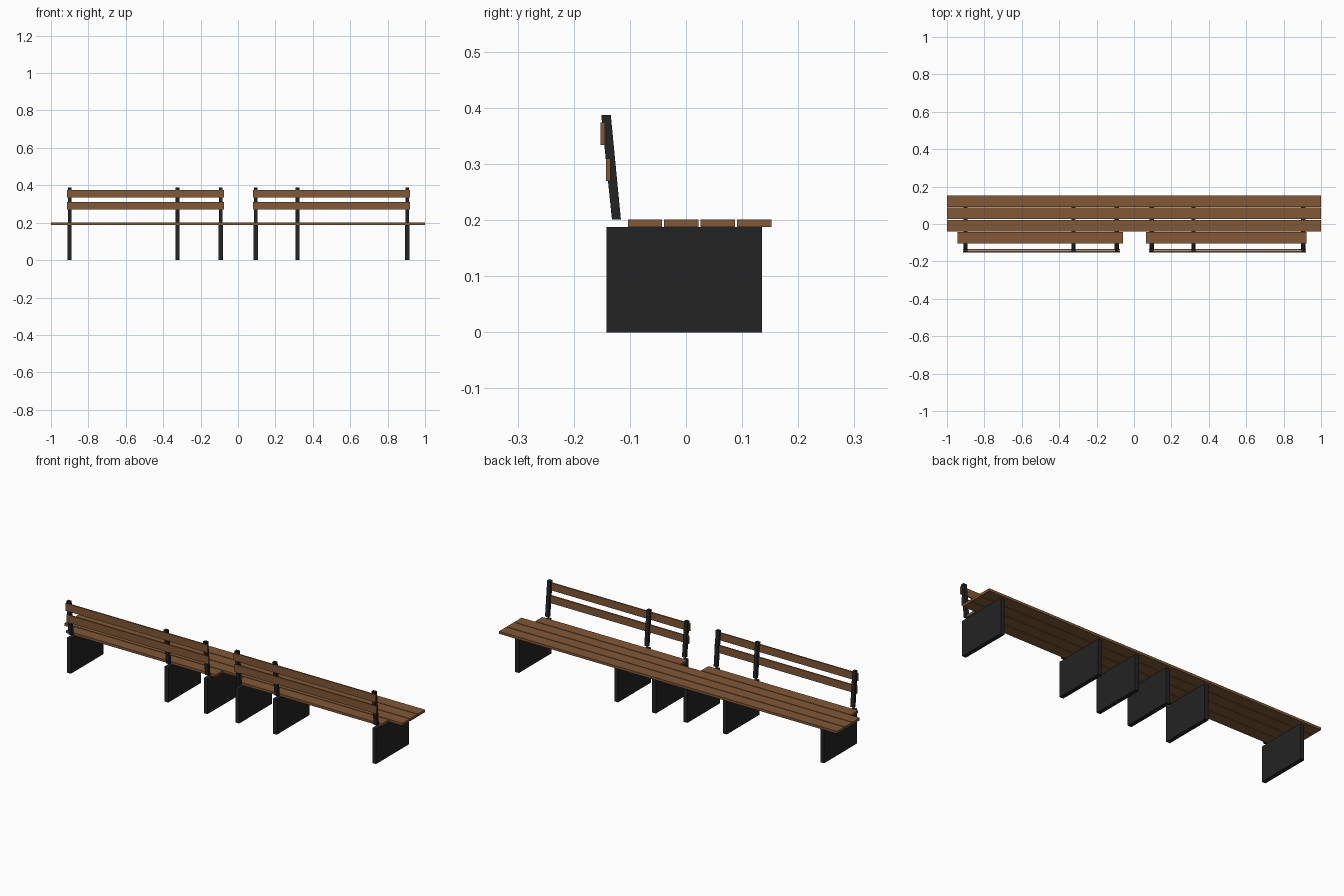
import bpy, bmesh

if "Cube" in bpy.data.objects:
    bpy.data.objects.remove(bpy.data.objects["Cube"])


def material(name, rgb):
    m = bpy.data.materials.new(name)
    m.diffuse_color = (*rgb, 1)
    m.use_nodes = True
    m.node_tree.nodes["Principled BSDF"].inputs["Base Color"].default_value = m.diffuse_color
    return m


wood = material("brown wood", (0.22, 0.098, 0.038))
metal = material("dark metal", (0.017, 0.017, 0.017))


def prism(name, x0, x1, profile, mat):
    """Extrude a (y, z) profile along x."""
    bm = bmesh.new()
    face = bm.faces.new([bm.verts.new((x0, y, z)) for y, z in profile])
    ext = bmesh.ops.extrude_face_region(bm, geom=[face])
    verts = [g for g in ext["geom"] if isinstance(g, bmesh.types.BMVert)]
    bmesh.ops.translate(bm, verts=verts, vec=(x1 - x0, 0, 0))
    bmesh.ops.recalc_face_normals(bm, faces=bm.faces)
    me = bpy.data.meshes.new(name)
    bm.to_mesh(me)
    bm.free()
    me.materials.append(mat)
    ob = bpy.data.objects.new(name, me)
    bpy.context.collection.objects.link(ob)
    return ob


def rect(y0, y1, z0, z1):
    return [(y0, z0), (y1, z0), (y1, z1), (y0, z1)]


# Full-length seat slats
for y in (-0.039, 0.026, 0.091):
    prism("seat_slat", -1, 1, rect(y, y + 0.061, 0.188, 0.201), wood)

# Split rear seat slat
for x0, x1 in ((-0.945, -0.06), (0.065, 0.922)):
    prism("rear_seat_slat", x0, x1, rect(-0.103, -0.043, 0.188, 0.201), wood)

# Panel legs and leaning backrest posts
post = [(-0.132, 0.201), (-0.116, 0.201), (-0.134, 0.387), (-0.151, 0.387)]
for x in (-0.9, -0.324, -0.092, 0.095, 0.318, 0.905):
    prism("leg_panel", x - 0.011, x + 0.011, rect(-0.142, 0.135, 0, 0.188), metal)
    prism("back_post", x - 0.01, x + 0.01, post, metal)

# Two backrests with two slats each
for x0, x1 in ((-0.915, -0.075), (0.08, 0.92)):
    prism("upper_back_slat", x0, x1, rect(-0.152, -0.144, 0.334, 0.374), wood)
    prism("lower_back_slat", x0, x1, rect(-0.143, -0.135, 0.270, 0.310), wood)
